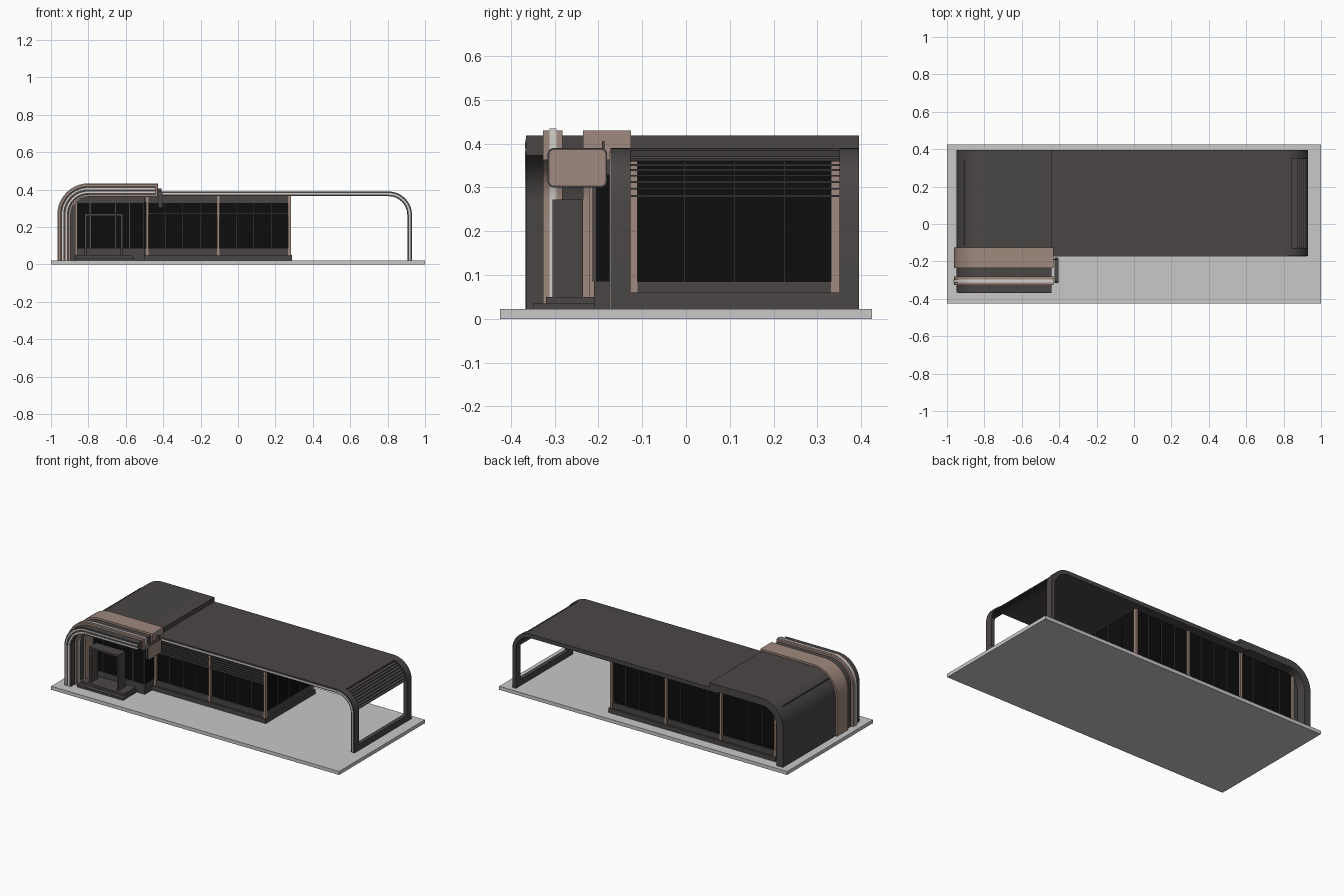
import bpy, bmesh
from math import sin, cos, radians

cube = bpy.data.objects.get("Cube")
if cube:
    bpy.data.objects.remove(cube, do_unlink=True)


def material(name, r, g, b):
    m = bpy.data.materials.new(name)
    m.use_nodes = True
    m.diffuse_color = (r, g, b, 1)
    m.node_tree.nodes["Principled BSDF"].inputs["Base Color"].default_value = (r, g, b, 1)
    return m


CHARCOAL = material("charcoal cladding", 0.068, 0.062, 0.06)
COPPER = material("copper trim", 0.35, 0.25, 0.21)
GLASS = material("black glass", 0.004, 0.004, 0.004)
PAVING = material("grey paving", 0.58, 0.58, 0.58)
LIGHT = material("pale light strip", 0.66, 0.63, 0.6)
GROUND = 0.022


def prism(name, points, axis, a, b, mat):
    """Extrude a closed 2D outline along the x or y axis."""
    bm = bmesh.new()
    place = (lambda p: (a, p[0], p[1])) if axis == "x" else (lambda p: (p[0], a, p[1]))
    face = bm.faces.new([bm.verts.new(place(p)) for p in points])
    moved = bmesh.ops.extrude_face_region(bm, geom=[face])["geom"]
    step = (b - a, 0, 0) if axis == "x" else (0, b - a, 0)
    bmesh.ops.translate(bm, vec=step, verts=[v for v in moved if isinstance(v, bmesh.types.BMVert)])
    bmesh.ops.recalc_face_normals(bm, faces=bm.faces)
    mesh = bpy.data.meshes.new(name)
    bm.to_mesh(mesh)
    bm.free()
    ob = bpy.data.objects.new(name, mesh)
    bpy.context.collection.objects.link(ob)
    mesh.materials.append(mat)
    return ob


def box(name, x0, x1, y0, y1, z0, z1, mat):
    return prism(name, [(x0, z0), (x1, z0), (x1, z1), (x0, z1)], "y", y0, y1, mat)


def arch_line(arch, inset, start=0, end=None):
    """Leg, quarter-round corner and flat roof, inset from the arch outline."""
    side, leg, top, radius, tail = arch
    cx, cz, r = leg - side * radius, top - radius, radius - inset
    pts = [] if start else [(leg - side * inset, GROUND)]
    for i in range(13):
        t = radians(start + (90 - start) * i / 12)
        pts.append((cx + side * r * cos(t), cz + r * sin(t)))
    pts.append((tail if end is None else end, top - inset))
    return pts


def shell(name, arch, outer, inner, y0, y1, mat, start=0, end=None):
    outline = arch_line(arch, outer, start, end) + arch_line(arch, inner, start, end)[::-1]
    return prism(name, outline, "y", y0, y1, mat)


# side, leg x, top z, corner radius, tail x
MAIN = (1, 0.93, 0.39, 0.125, -0.5)
ENTRY = (-1, -0.95, 0.418, 0.15, -0.44)

# Paved base
box("paved_base", -1, 1, -0.425, 0.425, 0, GROUND, PAVING)

# Main canopy: two edge ribs, roof between them, open louvred corner
Y0, Y1, RIB = -0.172, 0.395, 0.045
T = 0.025
shell("canopy_front_rib", MAIN, 0, T, Y0, Y0 + RIB, CHARCOAL)
shell("canopy_back_rib", MAIN, 0, T, Y1 - RIB, Y1, CHARCOAL)
shell("canopy_roof", MAIN, 0, T, Y0 + RIB, Y1 - RIB, CHARCOAL, start=73)
shell("canopy_light_strip", MAIN, 0.008, 0.017, Y0 - 0.003, Y0, LIGHT)
box("canopy_sill", 0.905, 0.93, Y0 + RIB, Y1 - RIB, GROUND, 0.06, CHARCOAL)
for i in range(8):
    t = radians(8 + i * 8.5)
    x, z = 0.805 + 0.112 * cos(t), 0.265 + 0.112 * sin(t)
    box("corner_louvre", x - 0.011, x + 0.011, Y0 + RIB, Y1 - RIB, z - 0.002, z + 0.002, CHARCOAL)

# Raised entry shell with wrapped bands
shell("entry_shell", ENTRY, 0, 0.045, -0.365, Y1, CHARCOAL)
shell("entry_outer_light", ENTRY, 0.009, 0.016, -0.368, -0.365, LIGHT)
shell("entry_inner_light", ENTRY, 0.028, 0.036, -0.368, -0.365, LIGHT)
shell("wide_copper_band", ENTRY, -0.012, 0.055, -0.235, -0.125, COPPER, end=-0.43)
shell("narrow_copper_band", ENTRY, -0.012, 0.055, -0.326, -0.282, COPPER, end=-0.43)
shell("narrow_band_light", ENTRY, -0.016, 0.058, -0.312, -0.296, LIGHT, end=-0.428)

# Glazed hall
L, R, F, B = -0.865, 0.275, -0.118, 0.338
box("hall_plinth", L - 0.008, R + 0.014, F - 0.02, B + 0.02, GROUND, 0.05, CHARCOAL)
box("hall_sill", L - 0.003, R + 0.005, F - 0.008, B + 0.008, 0.05, 0.085, CHARCOAL)
box("hall_glass", L, R, F, B, 0.085, 0.368, GLASS)
box("hall_front_header", L, R, F - 0.008, F, 0.335, 0.368, CHARCOAL)
box("hall_left_wall", L - 0.045, L, F, B, GROUND, 0.375, CHARCOAL)

# Copper posts and thin mullions, three bays on the long walls
bay = (R - L) / 3
for y, out in ((F, -1), (B, 1)):
    for i in range(4):
        x = L + i * bay
        ya, yb = sorted((y, y + out * 0.014))
        box("copper_post", x - 0.007, x + 0.007, ya, yb, 0.05, 0.368, COPPER)
        if i == 3:
            continue
        for k in (1, 2, 3):
            mx = x + bay * k / 4
            ya, yb = sorted((y, y + out * 0.004))
            box("mullion", mx - 0.0015, mx + 0.0015, ya, yb, 0.085, 0.368, CHARCOAL)
for y in (F, B):
    box("end_copper_post", R, R + 0.008, y - 0.007, y + 0.007, 0.05, 0.368, COPPER)
for k in (1, 2, 3):
    y = F + (B - F) * k / 4
    box("end_mullion", R, R + 0.004, y - 0.0015, y + 0.0015, 0.085, 0.368, CHARCOAL)

# Sun louvres above the front windows
for i in range(6):
    z = 0.257 + i * 0.014
    box("front_louvre", L + bay, R, F - 0.014, F, z, z + 0.006, CHARCOAL)

# Entry vestibule, steps and portal
box("vestibule_sill", -0.865, -0.5, -0.21, F, GROUND, 0.085, CHARCOAL)
box("vestibule_glass", -0.862, -0.503, -0.207, F, 0.085, 0.33, GLASS)
box("vestibule_header", -0.865, -0.5, -0.21, F, 0.33, 0.375, CHARCOAL)
box("vestibule_copper_post", -0.872, -0.858, -0.222, -0.205, 0.05, 0.375, COPPER)
for x in (-0.79, -0.655, -0.58, -0.505):
    box("vestibule_mullion", x - 0.003, x + 0.003, -0.213, -0.205, 0.085, 0.33, CHARCOAL)
box("lower_step", -0.875, -0.555, -0.348, -0.2, GROUND, 0.035, CHARCOAL)
box("upper_step", -0.865, -0.565, -0.32, -0.2, 0.035, 0.05, CHARCOAL)
for x in (-0.82, -0.628):
    box("portal_side", x, x + 0.012, -0.305, -0.235, 0.05, 0.272, CHARCOAL)
box("portal_top", -0.82, -0.616, -0.305, -0.235, 0.26, 0.272, CHARCOAL)


# Hanging rounded blade panel
def rounded(y0, y1, z0, z1, r):
    pts = []
    for cy, cz, a in ((y1 - r, z1 - r, 0), (y0 + r, z1 - r, 90), (y0 + r, z0 + r, 180), (y1 - r, z0 + r, 270)):
        for i in range(5):
            t = radians(a + i * 22.5)
            pts.append((cy + r * cos(t), cz + r * sin(t)))
    return pts


prism("blade_panel_rim", rounded(-0.316, -0.18, 0.3, 0.39, 0.014), "x", -0.422, -0.406, CHARCOAL)
prism("blade_panel_face", rounded(-0.312, -0.184, 0.304, 0.386, 0.011), "x", -0.425, -0.403, COPPER)
box("blade_panel_bracket", -0.44, -0.41, -0.192, -0.186, 0.38, 0.406, CHARCOAL)

# Smooth the curved corners while keeping edges crisp
bpy.ops.object.select_all(action="DESELECT")
for ob in bpy.context.collection.objects:
    if ob.type == "MESH":
        ob.select_set(True)
        bpy.context.view_layer.objects.active = ob
bpy.ops.object.shade_smooth_by_angle(angle=radians(30))
